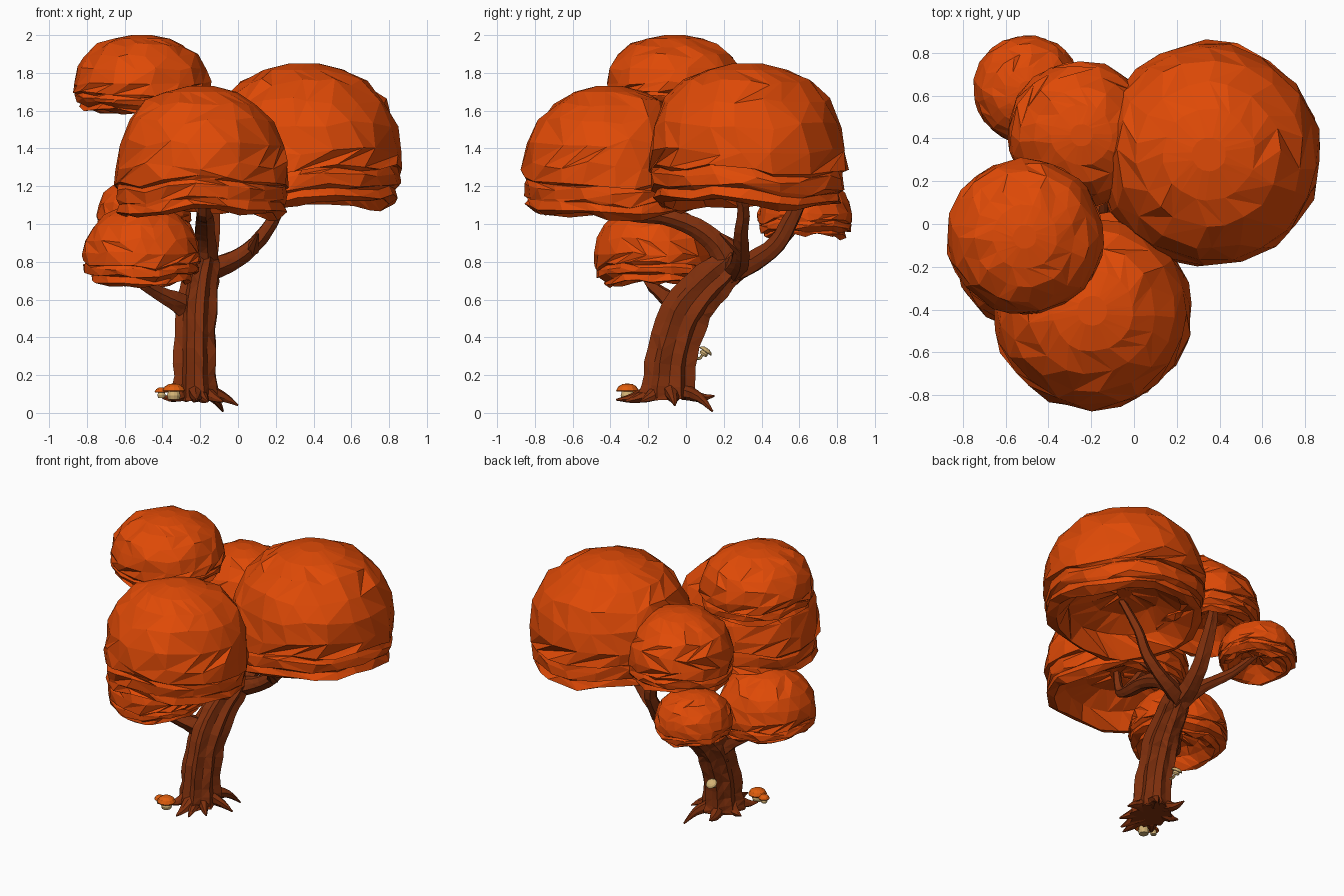
import bpy, math, random
from mathutils import Vector

if "Cube" in bpy.data.objects:
    bpy.data.objects.remove(bpy.data.objects["Cube"])

random.seed(7)


def material(name, col):
    m = bpy.data.materials.new(name)
    m.diffuse_color = (*col, 1)
    m.use_nodes = True
    m.node_tree.nodes["Principled BSDF"].inputs["Base Color"].default_value = m.diffuse_color
    return m


LEAF = material("leaf_orange", (0.74, 0.068, 0.002))
BARK = material("bark_brown", (0.22, 0.03, 0.004))
CAP = material("cap_orange", (0.74, 0.11, 0.004))
CREAM = material("cream", (0.65, 0.45, 0.18))


def make(name, rings, mat):
    """Skin a list of equal vertex rings, capped at both ends, with triangles."""
    n = len(rings[0])
    verts = [v for r in rings for v in r]
    faces = []
    for i in range(len(rings) - 1):
        for j in range(n):
            a, b = i * n + j, i * n + (j + 1) % n
            c, d = b + n, a + n
            if random.random() < 0.5:
                faces += [(a, b, c), (a, c, d)]
            else:
                faces += [(a, b, d), (b, c, d)]
    faces.append(tuple(range(n))[::-1])
    faces.append(tuple(range(len(verts) - n, len(verts))))
    me = bpy.data.meshes.new(name)
    me.from_pydata([tuple(v) for v in verts], [], faces)
    me.materials.append(mat)
    ob = bpy.data.objects.new(name, me)
    bpy.context.collection.objects.link(ob)
    return ob


def tube(name, pts, mat=BARK, n=10, ridge=0.14, squash=1.0):
    """Tapered tube with bark ridges; pts are (x, y, z, radius), smoothed."""
    P = [Vector(p) for p in pts]
    path = []
    for i in range(len(P) - 1):
        a, b, c, d = P[max(i - 1, 0)], P[i], P[i + 1], P[min(i + 2, len(P) - 1)]
        for k in range(3):
            t = k / 3
            path.append(0.5 * (2 * b + (c - a) * t + (2 * a - 5 * b + 4 * c - d) * t * t
                               + (3 * b - a - 3 * c + d) * t ** 3))
    path.append(P[-1])
    side = None
    amps = [1 + ridge * (0.6 if j % 2 else -0.6) + random.uniform(-ridge, ridge) / 2 for j in range(n)]
    rings = []
    for i, p in enumerate(path):
        t = (path[min(i + 1, len(path) - 1)].xyz - path[max(i - 1, 0)].xyz).normalized()
        if side is None:
            side = t.cross(Vector((0, 1, 0)) if abs(t.y) < 0.8 else Vector((1, 0, 0)))
        side = (side - t * side.dot(t)).normalized()
        up = t.cross(side)
        ring = []
        for j in range(n):
            w = 2 * math.pi * j / n
            r = p.w * amps[j] * random.uniform(1 - ridge / 3, 1 + ridge / 3)
            ring.append(p.xyz + side * math.cos(w) * r * squash + up * math.sin(w) * r)
        rings.append(ring)
    return make(name, rings, mat)


def canopy(name, x, y, r, z0, z1, rim=0.8):
    """Faceted dome with ragged overlapping lips and a hollow underside."""
    n = 19
    # (radius, height) from the hollow's roof, around the rim, up to the crown
    prof = [(0.10, 0.29), (0.42, 0.26), (rim - 0.16, 0.16), (rim, 0.03), (rim + 0.11, 0.06),
            (rim + 0.08, 0.12), (0.965, 0.14), (0.975, 0.22), (0.945, 0.26), (1.0, 0.27),
            (0.995, 0.40), (0.945, 0.58), (0.83, 0.745), (0.64, 0.875), (0.41, 0.955), (0.15, 1.0)]
    h = z1 - z0
    rings = []
    for i, (pr, ph) in enumerate(prof):
        twist = random.uniform(0, 0.35)
        low = 3 <= i <= 9
        ring = []
        for j in range(n):
            w = 2 * math.pi * (j + random.uniform(-0.3, 0.3)) / n + (0 if low else twist)
            rr = r * pr * random.uniform(0.97, 1.01)
            wave = 0.03 * math.sin(2 * w + x * 9) + 0.02 * math.sin(5 * w + y * 7) if low else 0
            dz = random.uniform(-0.04, 0.03) * h if 9 < i < 14 else random.uniform(-0.012, 0.012) * (i < 14)
            ring.append((x + math.cos(w) * rr, y + math.sin(w) * rr, z0 + h * (ph + wave) + dz))
        rings.append(ring)
    return make(name, rings, LEAF)


# Foliage clumps: centre x, y, radius, bottom, top
canopy("foliage_top", -0.51, -0.06, 0.37, 1.58, 2.0)
canopy("foliage_front", -0.195, -0.405, 0.47, 1.03, 1.73, 0.86)
canopy("foliage_large", 0.35, 0.325, 0.533, 1.08, 1.85, 0.84)
canopy("foliage_back", -0.245, 0.415, 0.35, 1.18, 1.66)
canopy("foliage_low_left", -0.51, -0.17, 0.32, 0.67, 1.10, 0.74)
canopy("foliage_low_back", -0.5, 0.63, 0.255, 0.93, 1.24, 0.76)

# Trunk leaning back from its base
tube("trunk", [(-0.23, -0.09, 0.07, 0.15), (-0.23, -0.09, 0.14, 0.137), (-0.23, -0.07, 0.32, 0.128),
               (-0.225, -0.005, 0.52, 0.128), (-0.205, 0.1, 0.66, 0.115), (-0.18, 0.22, 0.77, 0.095),
               (-0.17, 0.27, 0.83, 0.06)], n=16, ridge=0.16, squash=0.8)

# Main limbs reaching into each clump
tube("limb_front", [(-0.18, 0.23, 0.76, 0.075), (-0.18, 0.17, 0.88, 0.06), (-0.18, 0.05, 0.98, 0.052),
                    (-0.18, -0.12, 1.04, 0.045), (-0.18, -0.28, 1.05, 0.038),
                    (-0.18, -0.36, 1.09, 0.03), (-0.18, -0.39, 1.28, 0.02)])
tube("limb_large", [(-0.2, 0.24, 0.75, 0.065), (-0.05, 0.28, 0.80, 0.05), (0.06, 0.29, 0.87, 0.042),
                    (0.15, 0.29, 0.97, 0.036), (0.22, 0.3, 1.1, 0.03), (0.32, 0.22, 1.36, 0.02)])
tube("limb_back", [(-0.18, 0.22, 0.74, 0.07), (-0.17, 0.36, 0.80, 0.058), (-0.15, 0.48, 0.89, 0.05),
                   (-0.14, 0.55, 1.01, 0.044), (-0.14, 0.6, 1.14, 0.036), (-0.2, 0.56, 1.34, 0.02)])
tube("limb_top", [(-0.18, -0.3, 1.06, 0.03), (-0.28, -0.28, 1.2, 0.028), (-0.42, -0.2, 1.45, 0.025),
                  (-0.48, -0.12, 1.72, 0.02)])
tube("limb_low_left", [(-0.21, 0.03, 0.5, 0.08), (-0.31, -0.06, 0.575, 0.055), (-0.42, -0.13, 0.63, 0.037),
                       (-0.52, -0.2, 0.7, 0.026), (-0.54, -0.2, 0.82, 0.015)])
tube("limb_low_back", [(-0.18, 0.24, 0.74, 0.065), (-0.27, 0.38, 0.83, 0.04), (-0.39, 0.51, 0.91, 0.03),
                       (-0.5, 0.62, 1.04, 0.018)])

# Short bare twigs
for i, (a, b) in enumerate([((0.07, 0.29, 0.86), (0.105, 0.18, 0.95)),
                            ((-0.24, 0.02, 0.5), (-0.33, 0.0, 0.46))]):
    tube(f"twig_{i + 1}", [(*a, 0.035), (*b, 0.005)], n=6)

# Pointed roots spreading low from the base
tips = [(0.0, -0.06, 0.04), (-0.08, 0.14, 0.008), (-0.29, 0.15, 0.09), (-0.22, -0.37, 0.07),
        (-0.08, -0.24, 0.06), (-0.37, -0.27, 0.08), (-0.4, -0.04, 0.08), (-0.16, -0.32, 0.06)]
base = Vector((-0.23, -0.09, 0))
for i, tip in enumerate(tips):
    t = Vector(tip)
    p, q = base.lerp(t, 0.35), base.lerp(t, 0.7)
    tube(f"root_{i + 1}", [(p.x, p.y, 0.11, 0.045), (q.x, q.y, 0.08, 0.026), (*tip, 0.005)], n=7)


def mushroom(name, x, y, z, r, h, cap_mat, tilt=(0, 0)):
    """Domed cap on a stubby stem."""
    n = 12

    def rings(prof):
        return [[(math.cos(6.28319 * j / n) * a, math.sin(6.28319 * j / n) * a, b) for j in range(n)]
                for a, b in prof]
    stem = make(name + "_stem", rings([(r * .5, 0), (r * .6, h * .25), (r * .5, h * .5), (r * .4, h * .8)]), CREAM)
    cap = make(name + "_cap", rings([(r * .3, h * .62), (r * .95, h * .5), (r, h * .58), (r * .8, h * .82),
                                     (r * .45, h * .97), (r * .1, h)]), cap_mat)
    for o in (stem, cap):
        o.location = (x, y, z)
        o.rotation_euler = (*tilt, 0)


# Ground mushrooms and the pale one on the trunk
mushroom("mushroom_big", -0.34, -0.31, 0.07, 0.06, 0.085, CAP)
mushroom("mushroom_small", -0.405, -0.29, 0.08, 0.036, 0.055, CAP)
tube("trunk_mushroom_stem", [(-0.26, 0.03, 0.29, 0.008), (-0.265, 0.075, 0.29, 0.008),
                             (-0.27, 0.095, 0.33, 0.007)], CREAM, n=6, ridge=0)
mushroom("trunk_mushroom", -0.27, 0.088, 0.305, 0.038, 0.045, CREAM, (-0.6, 0))
